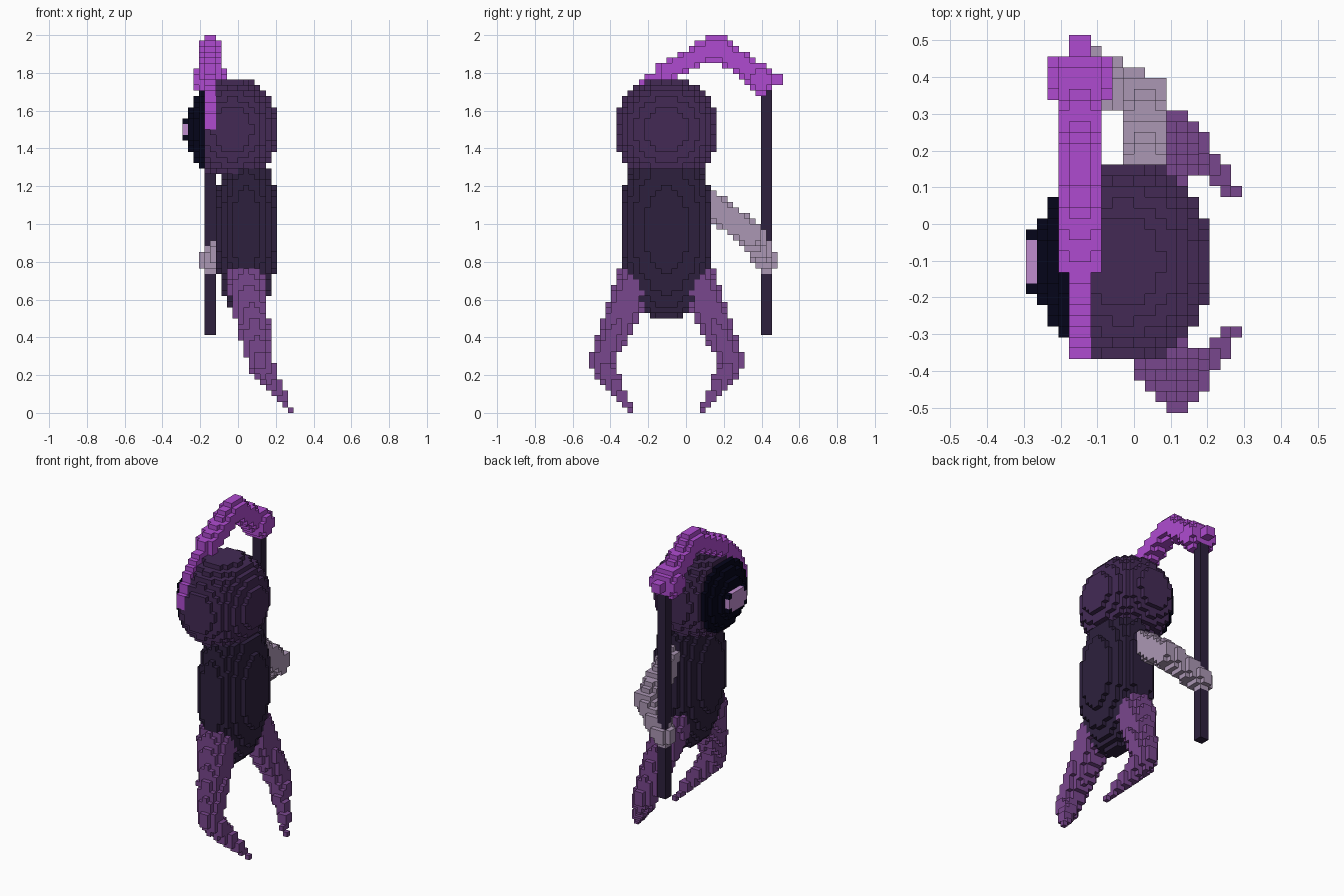
import bpy, bmesh, math
from mathutils import Vector

cube = bpy.data.objects.get("Cube")
if cube:
    bpy.data.objects.remove(cube, do_unlink=True)

NX, NY, NZ = 20, 35, 68      # model size in blocks
V = 2.0 / NZ                 # block size
cells = {}                   # (i, j, k) -> part name; the first part to claim a block keeps it


def material(name, rgb):
    """Flat material from 0-255 display colour."""
    lin = [((c / 255 + 0.055) / 1.055) ** 2.4 if c > 10 else c / 255 / 12.92 for c in rgb]
    m = bpy.data.materials.new(name)
    m.use_nodes = True
    m.diffuse_color = (*lin, 1)
    bsdf = next(n for n in m.node_tree.nodes if n.type == 'BSDF_PRINCIPLED')
    bsdf.inputs["Base Color"].default_value = (*lin, 1)
    return m


def fill(part, inside, lo=(0, 0, 0), hi=(NX, NY, NZ)):
    """Claim every free block whose centre passes the test."""
    for i in range(max(lo[0], 0), min(hi[0], NX)):
        for j in range(max(lo[1], 0), min(hi[1], NY)):
            for k in range(max(lo[2], 0), min(hi[2], NZ)):
                if (i, j, k) not in cells and inside(Vector((i + .5, j + .5, k + .5))):
                    cells[i, j, k] = part


def box(part, lo, hi):
    fill(part, lambda p: True, lo, hi)


def ellipsoid(part, c, r, lo=(0, 0, 0), hi=(NX, NY, NZ)):
    fill(part, lambda p: sum(((p[a] - c[a]) / r[a]) ** 2 for a in range(3)) <= 1, lo, hi)


def limb(part, path):
    """Chain of tapered round segments; path holds (x, y, z, radius)."""
    for a, b in zip(path, path[1:]):
        pa, pb = Vector(a[:3]), Vector(b[:3])
        d = pb - pa

        def inside(p):
            t = max(0, min(1, (p - pa).dot(d) / d.length_squared))
            return (p - pa - d * t).length <= a[3] + (b[3] - a[3]) * t

        m = math.ceil(max(a[3], b[3])) + 1
        fill(part, inside,
             [int(min(a[n], b[n])) - m for n in range(3)],
             [int(max(a[n], b[n])) + m + 1 for n in range(3)])


# Curved blade: socket with a short butt, thick arch, thin tip hugging the head
ellipsoid("blade", (5, 31, 60), (3.15, 2.7, 3))
limb("blade", [(5, 34.2, 60, 1.1), (5, 32, 60, 1.3)])
limb("blade", [(5, 31, 60.5, 2.1), (5, 23, 66, 2.15), (5, 14, 61.5, 1.9)])
limb("blade", [(5, 14, 61.2, 1.45), (5, 9.2, 58.2, 1.3), (5, 6.5, 54, 1.2), (5, 6.1, 52.2, 1.1)])

# Eye: dark cap on the side of the head with a raised pupil
for j in (11, 16):
    for k in (49, 52):
        box("eye_cap", (0, j, k), (1, j + 1, k + 1))
box("pupil", (0, 11, 49), (1, 17, 53))
HEAD = ((9, 14, 51), (8.4, 9.42, 9.42))
ellipsoid("eye_cap", *HEAD, hi=(4, NY, NZ))

# Head and torso
ellipsoid("head", *HEAD, lo=(4, 0, 43))
ellipsoid("torso", (11.5, 14, 33), (5.65, 8.5, 16.4), hi=(NX, NY, 44))

# Legs, mirrored front to back about the body axis
LEG = [(11.4, 8.6, 23.8, 3.6), (14, 2.2, 9, 2.2), (19.4, 7.4, 0.5, 0.6)]
limb("front_leg", LEG)
limb("back_leg", [(x, 28 - y, z, r) for x, y, z, r in LEG])

# Arm holding the pole
limb("arm", [(11, 20, 39, 2.45), (11, 29, 32.3, 2.45), (5, 32, 27.3, 2.1)])
box("pole", (4, 31, 14), (6, 33, 60))

dark = material("dark plum", (45, 32, 61))
leg_mat = material("dusty purple", (121, 71, 141))
PARTS = {
    "head": material("deep purple", (67, 42, 85)),
    "eye_cap": material("near black", (5, 5, 26)),
    "pupil": material("pale orchid", (192, 141, 207)),
    "torso": dark,
    "pole": dark,
    "front_leg": leg_mat,
    "back_leg": leg_mat,
    "arm": material("grey lilac", (171, 151, 180)),
    "blade": material("bright violet", (175, 75, 208)),
}


def build(part, mat):
    """Make one object from the exposed block faces of a part."""
    bm = bmesh.new()
    verts = {}

    def vert(p):
        if p not in verts:
            verts[p] = bm.verts.new(((p[0] - NX / 2) * V, (p[1] - NY / 2) * V, p[2] * V))
        return verts[p]

    for cell, owner in cells.items():
        if owner != part:
            continue
        for axis in range(3):
            u, w = (axis + 1) % 3, (axis + 2) % 3
            for side in (0, 1):
                near = list(cell)
                near[axis] += 2 * side - 1
                if tuple(near) in cells:
                    continue
                loop = []
                for du, dw in ((0, 0), (1, 0), (1, 1), (0, 1)):
                    p = list(cell)
                    p[axis] += side
                    p[u] += du
                    p[w] += dw
                    loop.append(vert(tuple(p)))
                bm.faces.new(loop if side else loop[::-1])
    mesh = bpy.data.meshes.new(part)
    bm.to_mesh(mesh)
    bm.free()
    mesh.materials.append(mat)
    bpy.context.collection.objects.link(bpy.data.objects.new(part, mesh))


for part, mat in PARTS.items():
    build(part, mat)
